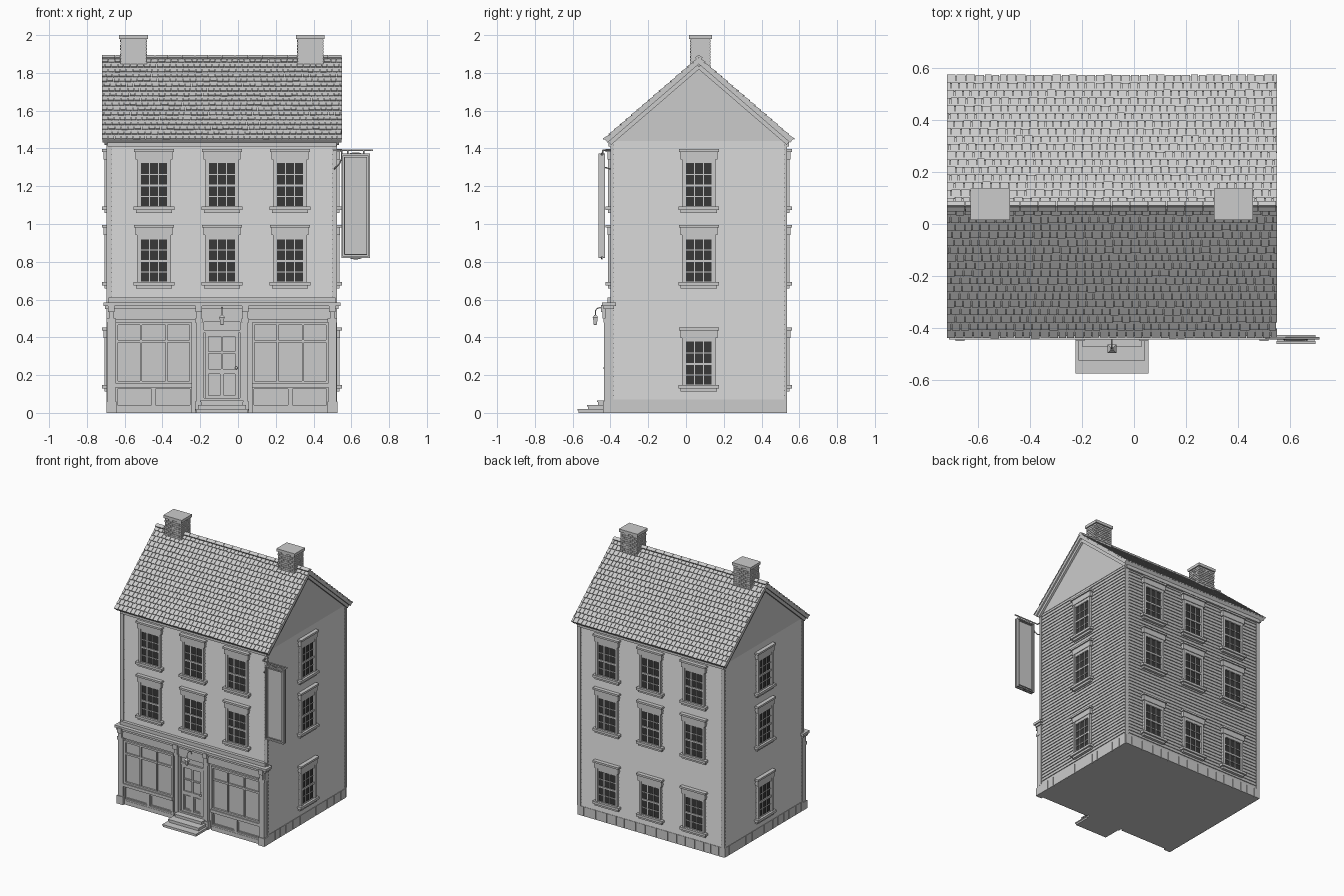
import bpy, bmesh, math, random
from mathutils import Matrix, Vector

random.seed(4)
if "Cube" in bpy.data.objects:
    bpy.data.objects.remove(bpy.data.objects["Cube"])


def material(name, value):
    m = bpy.data.materials.new(name)
    m.use_nodes = True
    m.diffuse_color = (value, value, value, 1)
    m.node_tree.nodes["Principled BSDF"].inputs["Base Color"].default_value = (value, value, value, 1)
    return m


GREY = material("light grey", 0.6)
GLASS = material("dark glass", 0.04)
CX, CY, HX, HY = -0.085, 0.068, 0.607, 0.465   # house centre and half sizes
FRONT = CY - HY
WALL_TOP = 1.445


def box(bm, x0, x1, y0, y1, z0, z1, m=None, mat=0):
    t = Matrix.Translation(((x0 + x1) / 2, (y0 + y1) / 2, (z0 + z1) / 2))
    t = t @ Matrix.Diagonal((x1 - x0, y1 - y0, z1 - z0, 1))
    res = bmesh.ops.create_cube(bm, size=1, matrix=m @ t if m else t)
    for f in {f for v in res["verts"] for f in v.link_faces}:
        f.material_index = mat


def frame(bm, x0, x1, y0, y1, z0, z1, w):
    for a, b in ((x0, x0 + w), (x1 - w, x1)):
        box(bm, a, b, y0, y1, z0, z1)
    for a, b in ((z0, z0 + w), (z1 - w, z1)):
        box(bm, x0 + w, x1 - w, y0, y1, a, b)


def mesh_of(name, bm):
    bmesh.ops.recalc_face_normals(bm, faces=bm.faces)
    me = bpy.data.meshes.new(name)
    bm.to_mesh(me)
    bm.free()
    me.materials.append(GREY)
    me.materials.append(GLASS)
    return me


def place(name, me, matrix=None):
    ob = bpy.data.objects.new(name, me)
    bpy.context.collection.objects.link(ob)
    if matrix:
        ob.matrix_world = matrix
    return ob


def rod(name, points, radius):
    cu = bpy.data.curves.new(name, "CURVE")
    cu.dimensions = "3D"
    cu.bevel_depth, cu.bevel_resolution, cu.use_fill_caps = radius, 1, True
    sp = cu.splines.new("POLY")
    sp.points.add(len(points) - 1)
    for p, co in zip(sp.points, points):
        p.co = (*co, 1)
    cu.materials.append(GREY)
    place(name, cu)


# Clapboard walls: every course leans out to a small lip
bm = bmesh.new()
courses, base = 55, 0.07
pitch = (WALL_TOP - base) / courses
rings = []
for i in range(courses):
    for z, d in ((base + i * pitch, 0), (base + (i + 1) * pitch, 0.006)):
        rings.append([bm.verts.new((CX + sx * (HX - d), CY + sy * (HY - d), z))
                      for sx, sy in ((-1, -1), (1, -1), (1, 1), (-1, 1))])
for a, b in zip(rings, rings[1:]):
    for k in range(4):
        bm.faces.new((a[k], a[k - 3], b[k - 3], b[k]))
bm.faces.new(rings[0])
bm.faces.new(rings[-1])
place("clapboard_walls", mesh_of("clapboard_walls", bm))

# Corner boards and frieze boards
bm = bmesh.new()
for sx in (-1, 1):
    for sy in (-1, 1):
        ex, ey = CX + sx * (HX + 0.003), CY + sy * (HY + 0.003)
        xs, ys = sorted((ex, ex - sx * 0.028)), sorted((ey, ey - sy * 0.016))
        box(bm, *xs, *ys, base, WALL_TOP)
for sy in (-1, 1):
    y = sorted((CY + sy * (HY - 0.01), CY + sy * (HY + 0.012)))
    box(bm, CX - HX, CX + HX, *y, 1.41, 1.45)
place("corner_and_frieze_boards", mesh_of("corner_and_frieze_boards", bm))

# Foundation of stone blocks
bm = bmesh.new()
box(bm, CX - HX + 0.004, CX + HX - 0.004, FRONT + 0.004, CY + HY - 0.004, 0, base)
for turn in range(4):
    half, out = (HX, HY) if turn % 2 == 0 else (HY, HX)
    m = Matrix.Translation((CX, CY, 0)) @ Matrix.Rotation(turn * math.pi / 2, 4, "Z")
    x = -half
    while x < half:
        end = min(x + random.uniform(0.05, 0.1), half)
        box(bm, x, end - 0.004, -out - 0.003, -out + 0.03, 0, base, m)
        x = end
place("foundation", mesh_of("foundation", bm))

# Gable ends
bm = bmesh.new()
tri = [[bm.verts.new((CX + s * (HX - 0.002), y, z)) for y, z in
        ((CY - HY, 1.44), (CY + HY, 1.44), (CY, 1.84))] for s in (-1, 1)]
for t in tri:
    bm.faces.new(t)
for k in range(3):
    bm.faces.new((tri[0][k], tri[0][k - 2], tri[1][k - 2], tri[1][k]))
place("gable_ends", mesh_of("gable_ends", bm))

# Roof slopes: deck, barge boards and staggered shingles
ANGLE, RIDGE, LENGTH, RX = math.atan(0.86), 1.872, 0.662, 0.635
c, s = math.cos(ANGLE), math.sin(ANGLE)
for side, name in ((-1, "front_roof"), (1, "back_roof")):
    m = Matrix(((1, 0, 0, CX), (0, side * c, side * s, CY), (0, -s, c, RIDGE), (0, 0, 0, 1)))
    bm = bmesh.new()
    box(bm, -RX + 0.003, RX - 0.003, 0, LENGTH - 0.004, -0.024, 0, m)
    for e in (-1, 1):
        x = sorted((e * (HX - 0.01), e * (HX + 0.014)))
        box(bm, *x, 0.03, LENGTH - 0.01, -0.045, -0.022, m)
    rows = 17
    step = LENGTH / rows
    for r in range(rows):
        x = -RX - (r % 2) * 0.017
        while x < RX - 0.002:
            w = random.uniform(0.028, 0.038)
            a, b = max(x, -RX), min(x + w - 0.003, RX)
            t = m @ Matrix.Translation((0, r * step, 0)) @ Matrix.Rotation(0.13, 4, "X")
            if b - a > 0.004:
                box(bm, a, b, 0, step + random.uniform(-0.002, 0.002), -0.004, 0.003, t @ Matrix.Translation((0, 0, 0)))
            x += w
    # Lift the shingle butts slightly off the deck
    place(name, mesh_of(name, bm), Matrix.Translation((0, 0, 0.006)))

# Ridge caps
bm = bmesh.new()
n = 18
for i in range(n):
    a = CX - RX + i * 2 * RX / n
    for e in (-1, 1):
        t = Matrix.Translation((0, CY + e * 0.008, 1.883)) @ Matrix.Rotation(-e * 0.6, 4, "X")
        box(bm, a, a + 2 * RX / n - 0.003, -0.011, 0.011, -0.006, 0.006, t)
place("ridge_caps", mesh_of("ridge_caps", bm))

# Brick chimneys
bm = bmesh.new()
box(bm, -0.066, 0.066, -0.05, 0.05, 1.78, 1.985)
for k in range(13):
    z = 1.79 + k * 0.0145
    for turn in range(4):
        half, out = (0.069, 0.053) if turn % 2 == 0 else (0.053, 0.069)
        m = Matrix.Rotation(turn * math.pi / 2, 4, "Z")
        x = -half - (k % 2) * 0.017
        while x < half:
            a, b = max(x, -half), min(x + 0.032, half)
            if b - a > 0.003:
                box(bm, a, b, -out - random.uniform(0, 0.002), -out + 0.01, z, z + 0.012, m)
            x += 0.0345
box(bm, -0.076, 0.076, -0.061, 0.061, 1.979, 2.0)
chimney = mesh_of("chimney", bm)
for sx, name in ((-1, "right_chimney"), (1, "left_chimney")):
    place(name, chimney, Matrix.Translation((CX + sx * 0.468, 0.076, 0)))

# Sash window, origin at the bottom of the glass, facing -y
bm = bmesh.new()
box(bm, -0.074, 0.074, -0.004, 0.01, 0, 0.235, mat=1)
for sx in (-1, 1):
    x = sorted((sx * 0.071, sx * 0.089))
    box(bm, *x, -0.016, 0.01, 0, 0.255)
    box(bm, sx * 0.024 - 0.0025, sx * 0.024 + 0.0025, -0.009, 0, 0, 0.235)
for z, h in ((0.056, 0.0025), (0.114, 0.007), (0.172, 0.0025)):
    box(bm, -0.072, 0.072, -0.0095 if h < 0.005 else -0.012, 0, z - h, z + h)
frame(bm, -0.074, 0.074, -0.011, 0, 0, 0.235, 0.006)
box(bm, -0.074, 0.074, -0.014, 0.01, 0.23, 0.255)
box(bm, -0.098, 0.098, -0.019, 0.01, 0.252, 0.292)
box(bm, -0.106, 0.106, -0.028, 0.01, 0.292, 0.306)
box(bm, -0.108, 0.108, -0.028, 0.01, -0.016, 0.002)
box(bm, -0.096, 0.096, -0.016, 0.01, -0.032, -0.016)
window = mesh_of("sash_window", bm)
for turn, side in enumerate(("front", "left", "back", "right")):
    out = HY if turn % 2 == 0 else HX
    for dx in ((-0.36, 0, 0.36) if turn % 2 == 0 else (0,)):
        for z in ((0.69, 1.09) if turn == 0 else (0.145, 0.69, 1.09)):
            m = Matrix.Translation((CX, CY, z)) @ Matrix.Rotation(turn * math.pi / 2, 4, "Z")
            place(side + "_window", window, m @ Matrix.Translation((dx, -out, 0)))

# Shopfront, built about the house centre line
bm = bmesh.new()
box(bm, -HX, HX, -0.410, -0.39, 0, 0.56)
box(bm, -0.61, 0.61, -0.428, -0.39, 0.495, 0.555)
box(bm, -0.618, 0.618, -0.436, -0.38, 0.55, 0.566)
box(bm, -0.627, 0.627, -0.445, -0.37, 0.566, 0.584)
box(bm, -0.60, 0.60, -0.416, -0.39, 0.584, 0.61)
for sx in (-1, 1):
    for x, w in ((0.585, 0.021), (0.123, 0.015)):
        box(bm, sx * x - w, sx * x + w, -0.434, -0.39, 0, 0.5)
        box(bm, sx * x - w - 0.005, sx * x + w + 0.005, -0.44, -0.39, 0, 0.06)
        box(bm, sx * x - w - 0.004, sx * x + w + 0.004, -0.438, -0.39, 0.478, 0.5)
        box(bm, sx * x - 0.014, sx * x + 0.014, -0.442, -0.39, 0.5, 0.535)
        box(bm, sx * x - 0.017, sx * x + 0.017, -0.45, -0.39, 0.535, 0.572)
    a, b = sorted((sx * 0.158, sx * 0.565))
    frame(bm, a, b, -0.424, -0.40, 0.155, 0.478, 0.014)
    box(bm, a, b, -0.432, -0.40, 0.135, 0.157)
    box(bm, a, b, -0.424, -0.40, 0.0, 0.03)
    box(bm, a, b, -0.42, -0.40, 0.372, 0.386)
    for k in (1, 2):
        x = a + (b - a) * k / 3
        box(bm, x - 0.005, x + 0.005, -0.421, -0.40, 0.155, 0.47)
    mid = (a + b) / 2
    for p, q in ((a, mid), (mid, b)):
        frame(bm, p, q, -0.422, -0.40, 0.03, 0.137, 0.011)
        frame(bm, p + 0.014, q - 0.014, -0.415, -0.40, 0.044, 0.123, 0.006)
place("shopfront", mesh_of("shopfront", bm), Matrix.Translation((CX, 0, 0)))

# Front door with four panes and two panels
bm = bmesh.new()
frame(bm, -0.108, 0.108, -0.428, -0.40, 0.065, 0.495, 0.013)
box(bm, -0.1, 0.1, -0.424, -0.40, 0.425, 0.44)
frame(bm, -0.09, 0.09, -0.42, -0.40, 0.072, 0.425, 0.02)
box(bm, -0.08, 0.08, -0.42, -0.40, 0.205, 0.232)
box(bm, -0.005, 0.005, -0.419, -0.40, 0.225, 0.41)
box(bm, -0.08, 0.08, -0.419, -0.40, 0.315, 0.325)
box(bm, -0.01, 0.01, -0.42, -0.40, 0.08, 0.21)
for x in (-0.04, 0.04):
    frame(bm, x - 0.027, x + 0.027, -0.416, -0.40, 0.096, 0.2, 0.006)
box(bm, 0.07, 0.082, -0.423, -0.41, 0.215, 0.255)
bmesh.ops.create_uvsphere(bm, u_segments=10, v_segments=6, radius=0.008,
                          matrix=Matrix.Translation((0.076, -0.43, 0.238)))
place("front_door", mesh_of("front_door", bm), Matrix.Translation((CX, 0, 0)))

# Entrance steps
bm = bmesh.new()
for w, y, z in ((0.14, -0.575, 0.02), (0.128, -0.525, 0.043), (0.115, -0.472, 0.066)):
    box(bm, -w, w, y, -0.40, z - 0.008, z)
    box(bm, -w + 0.004, w - 0.004, y + 0.005, -0.40, 0, z - 0.008)
place("entrance_steps", mesh_of("entrance_steps", bm), Matrix.Translation((CX, 0, 0)))

# Hanging lantern over the door
bm = bmesh.new()
for z, r1, r2, h in ((0.487, 0.012, 0.018, 0.036), (0.511, 0.024, 0.007, 0.014), (0.467, 0.008, 0.013, 0.006)):
    bmesh.ops.create_cone(bm, cap_ends=True, segments=4, radius1=r1, radius2=r2, depth=h,
                          matrix=Matrix.Translation((CX, -0.48, z)) @ Matrix.Rotation(math.pi / 4, 4, "Z"))
place("lantern", mesh_of("lantern", bm))
arc = [(CX, -0.455 + 0.025 * math.cos(t), 0.535 + 0.022 * math.sin(t))
       for t in (math.pi * k / 8 for k in range(9))]
rod("lantern_arm", [(CX, -0.42, 0.52)] + arc + [(CX, -0.48, 0.515)], 0.003)

# Hanging sign board with raised borders
bm = bmesh.new()
box(bm, 0.552, 0.694, -0.451, -0.439, 0.826, 1.366)
for y0, y1 in ((-0.462, -0.45), (-0.44, -0.428)):
    frame(bm, 0.548, 0.698, y0, y1, 0.82, 1.372, 0.009)
    frame(bm, 0.562, 0.684, y0 + 0.003, y1 - 0.003, 0.836, 1.356, 0.004)
place("sign_board", mesh_of("sign_board", bm))
rod("sign_bar", [(0.51, -0.395, 1.39), (0.51, -0.44, 1.39), (0.715, -0.44, 1.39)], 0.005)
rod("sign_brace", [(0.51, -0.395, 1.29), (0.515, -0.43, 1.3), (0.535, -0.438, 1.315), (0.548, -0.44, 1.345), (0.55, -0.44, 1.39)], 0.004)
for x in (0.58, 0.665):
    rod("sign_hanger", [(x, -0.445, 1.365), (x, -0.44, 1.39)], 0.004)
for z in (0.828, 1.364):
    rod("sign_scroll", [(0.623 + 0.036 * math.cos(t), -0.445, z + 0.012 * math.sin(t))
                        for t in (math.pi * k / 8 for k in range(17))], 0.004)
